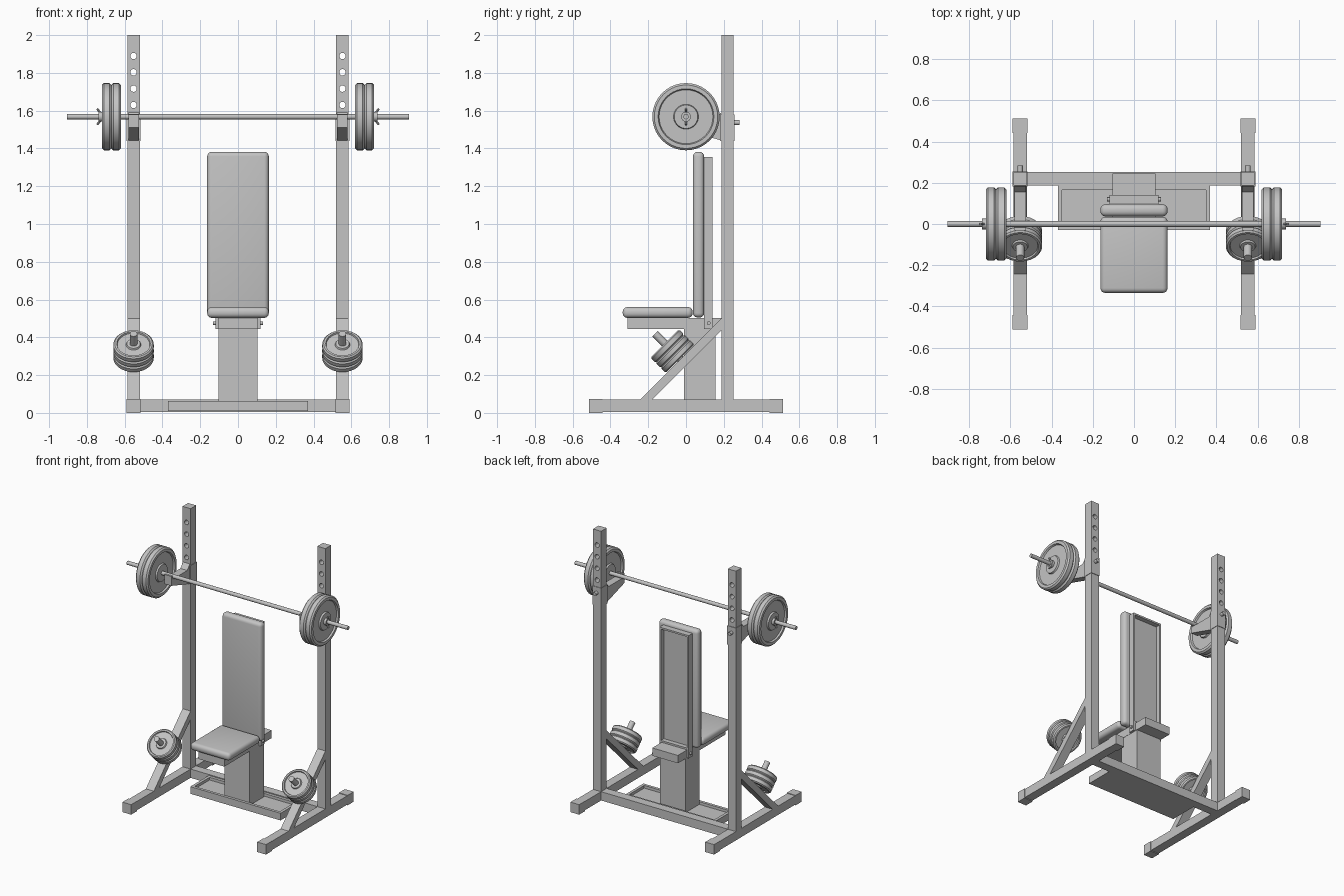
import bpy, bmesh, math
from mathutils import Matrix, Vector

old = bpy.data.objects.get("Cube")
if old:
    bpy.data.objects.remove(old, do_unlink=True)

grey = bpy.data.materials.new("plain grey")
grey.use_nodes = True
grey.diffuse_color = (0.55, 0.55, 0.55, 1)
grey.node_tree.nodes["Principled BSDF"].inputs["Base Color"].default_value = grey.diffuse_color
smooth_parts = []


def finish(bm, name, smooth=False):
    bmesh.ops.recalc_face_normals(bm, faces=bm.faces)
    me = bpy.data.meshes.new(name)
    bm.to_mesh(me)
    bm.free()
    me.materials.append(grey)
    ob = bpy.data.objects.new(name, me)
    bpy.context.collection.objects.link(ob)
    if smooth:
        smooth_parts.append(ob)
    return ob


def box(name, x, y, z, bevel=0, recess=None):
    """Box from (min, max) ranges; recess = (face normal, rim width, depth)."""
    bm = bmesh.new()
    size = [r[1] - r[0] for r in (x, y, z)]
    mid = [(r[0] + r[1]) / 2 for r in (x, y, z)]
    bmesh.ops.create_cube(bm, size=1, matrix=Matrix.Translation(mid) @ Matrix.Diagonal((*size, 1)))
    if bevel:
        bmesh.ops.bevel(bm, geom=bm.edges[:], offset=bevel, segments=4, profile=0.5, affect='EDGES')
    if recess:
        normal, rim, depth = Vector(recess[0]), recess[1], recess[2]
        bm.normal_update()
        face = max(bm.faces, key=lambda f: f.normal.dot(normal))
        bmesh.ops.inset_region(bm, faces=[face], thickness=rim)
        inner = bmesh.ops.extrude_discrete_faces(bm, faces=[face])["faces"]
        bmesh.ops.translate(bm, verts=inner[0].verts[:], vec=-normal * depth)
    return finish(bm, name, bevel > 0)


def prism(name, outline, x, half):
    """Side outline of (y, z) points, extruded across x."""
    bm = bmesh.new()
    face = bm.faces.new([bm.verts.new((x - half, y, z)) for y, z in outline])
    new = bmesh.ops.extrude_face_region(bm, geom=[face])["geom"]
    bmesh.ops.translate(bm, verts=[v for v in new if isinstance(v, bmesh.types.BMVert)], vec=(2 * half, 0, 0))
    return finish(bm, name)


def rod(name, a, b, radius, sides=20):
    a, b = Vector(a), Vector(b)
    bm = bmesh.new()
    m = Matrix.Translation((a + b) / 2) @ (b - a).to_track_quat('Z', 'Y').to_matrix().to_4x4()
    bmesh.ops.create_cone(bm, cap_ends=True, segments=sides, radius1=radius, radius2=radius,
                          depth=(b - a).length, matrix=m)
    return finish(bm, name, True)


def plate(name, centre, axis, radius, thick, bore):
    """Weight disc with raised rim and hub on both faces."""
    h, web, c = thick / 2, thick * 0.27, thick * 0.2
    hub = radius * 0.37
    half = [(bore, h), (hub - 0.004, h), (hub, web), (radius * 0.8, web),
            (radius * 0.83, h), (radius - c, h), (radius, h - c)]
    outline = half + [(r, -z) for r, z in reversed(half)]
    bm = bmesh.new()
    vs = [bm.verts.new((r, 0, z)) for r, z in outline]
    es = [bm.edges.new((v, vs[(i + 1) % len(vs)])) for i, v in enumerate(vs)]
    bmesh.ops.spin(bm, geom=vs + es, cent=(0, 0, 0), axis=(0, 0, 1), angle=math.tau, steps=40)
    bmesh.ops.remove_doubles(bm, verts=bm.verts, dist=1e-4)
    rot = Vector(axis).to_track_quat('Z', 'Y').to_matrix().to_4x4()
    bmesh.ops.transform(bm, matrix=Matrix.Translation(centre) @ rot, verts=bm.verts)
    return finish(bm, name, True)


# Floor frame, platform and column
box("cross_beam", (-0.53, 0.53), (0.187, 0.252), (0.005, 0.07))
box("base_platform", (-0.37, 0.37), (-0.03, 0.187), (0.01, 0.063), recess=((0, 0, 1), 0.03, 0.02))
box("seat_column", (-0.103, 0.103), (-0.01, 0.155), (0.03, 0.46))
box("seat_beam", (-0.105, 0.105), (-0.31, 0.245), (0.445, 0.503))

# Upholstery and backrest frame
box("seat_pad", (-0.163, 0.163), (-0.335, 0.035), (0.503, 0.56), bevel=0.024)
box("back_pad", (-0.163, 0.163), (0.037, 0.096), (0.505, 1.382), bevel=0.024)
box("back_frame", (-0.12, 0.12), (0.094, 0.14), (0.505, 1.355), recess=((0, 1, 0), 0.018, 0.035))
rod("pivot_bolt", (-0.132, 0.12, 0.475), (0.132, 0.12, 0.475), 0.01, 12)

BAR_Z = 1.568
rod("barbell_bar", (-0.905, 0, BAR_Z), (0.905, 0, BAR_Z), 0.014, 24)

for side, s in (("left", 1), ("right", -1)):
    cx = 0.553 * s
    across = (cx - 0.033, cx + 0.033)
    wide = (cx - 0.036, cx + 0.036)

    # Upright with adjustment holes cut through
    upright = box(side + "_upright", across, (0.187, 0.252), (0.005, 2.0))
    for i in range(4):
        z = 1.63 + 0.0865 * i
        cutter = rod("hole_cutter", (cx, 0.1, z), (cx, 0.35, z), 0.017)
        smooth_parts.remove(cutter)
        cutter.hide_render = True
        mod = upright.modifiers.new("hole", 'BOOLEAN')
        mod.operation, mod.object, mod.solver = 'DIFFERENCE', cutter, 'EXACT'
        bpy.context.view_layer.objects.active = upright
        bpy.ops.object.modifier_apply(modifier=mod.name)
        bpy.data.objects.remove(cutter, do_unlink=True)

    # Foot, end caps and brace
    box(side + "_foot", across, (-0.5, 0.5), (0.005, 0.07))
    for end, y in (("front", (-0.513, -0.443)), ("rear", (0.443, 0.513))):
        box(f"{side}_{end}_foot_cap", wide, y, (0, 0.074))
    prism(side + "_brace", [(0.19, 0.503), (-0.245, 0.068), (-0.182, 0.068), (0.19, 0.44)], cx, 0.033)

    # Backrest hinge leg beside the seat beam
    leg = sorted((0.106 * s, 0.12 * s))
    box(side + "_hinge_leg", leg, (0.096, 0.14), (0.445, 0.51))

    # Bar holder: sleeve, wedge arm with front lip, locking pin
    box(side + "_holder_sleeve", wide, (0.183, 0.256), (1.44, 1.58))
    prism(side + "_bar_hook", [(0.185, 1.442), (-0.032, 1.51), (-0.032, 1.58), (-0.018, 1.58),
                               (-0.018, 1.553), (0.155, 1.553), (0.185, 1.59)], cx, 0.028)
    rod(side + "_locking_pin", (cx, 0.24, 1.537), (cx, 0.283, 1.537), 0.013, 16)

    # Barbell plates and winged collar
    for i in range(2):
        plate(f"{side}_bar_plate_{i + 1}", (s * (0.645 + 0.05 * i), 0, BAR_Z), (s, 0, 0), 0.178, 0.05, 0.012)
    rod(side + "_collar", (s * 0.715, 0, BAR_Z), (s * 0.738, 0, BAR_Z), 0.026)
    for k in (-1, 1):
        rod(f"{side}_collar_wing", (s * 0.725, 0, BAR_Z + 0.016 * k),
            (s * 0.746, 0, BAR_Z + 0.042 * k), 0.006, 8)

    # Tilted storage pin with plate stack on the brace
    axis = Vector((0, -1, 1)).normalized()
    foot = Vector((cx, -0.03, 0.285))
    rod(side + "_storage_pin", foot - axis * 0.01, foot + axis * 0.19, 0.02)
    for i in range(3):
        plate(f"{side}_stored_plate_{i + 1}", foot + axis * (0.021 + 0.038 * i), axis, 0.107, 0.038, 0.018)

# Smooth round parts, keeping crisp edges
bpy.ops.object.select_all(action='DESELECT')
for ob in smooth_parts:
    ob.select_set(True)
bpy.context.view_layer.objects.active = smooth_parts[0]
bpy.ops.object.shade_smooth_by_angle(angle=math.radians(35))
